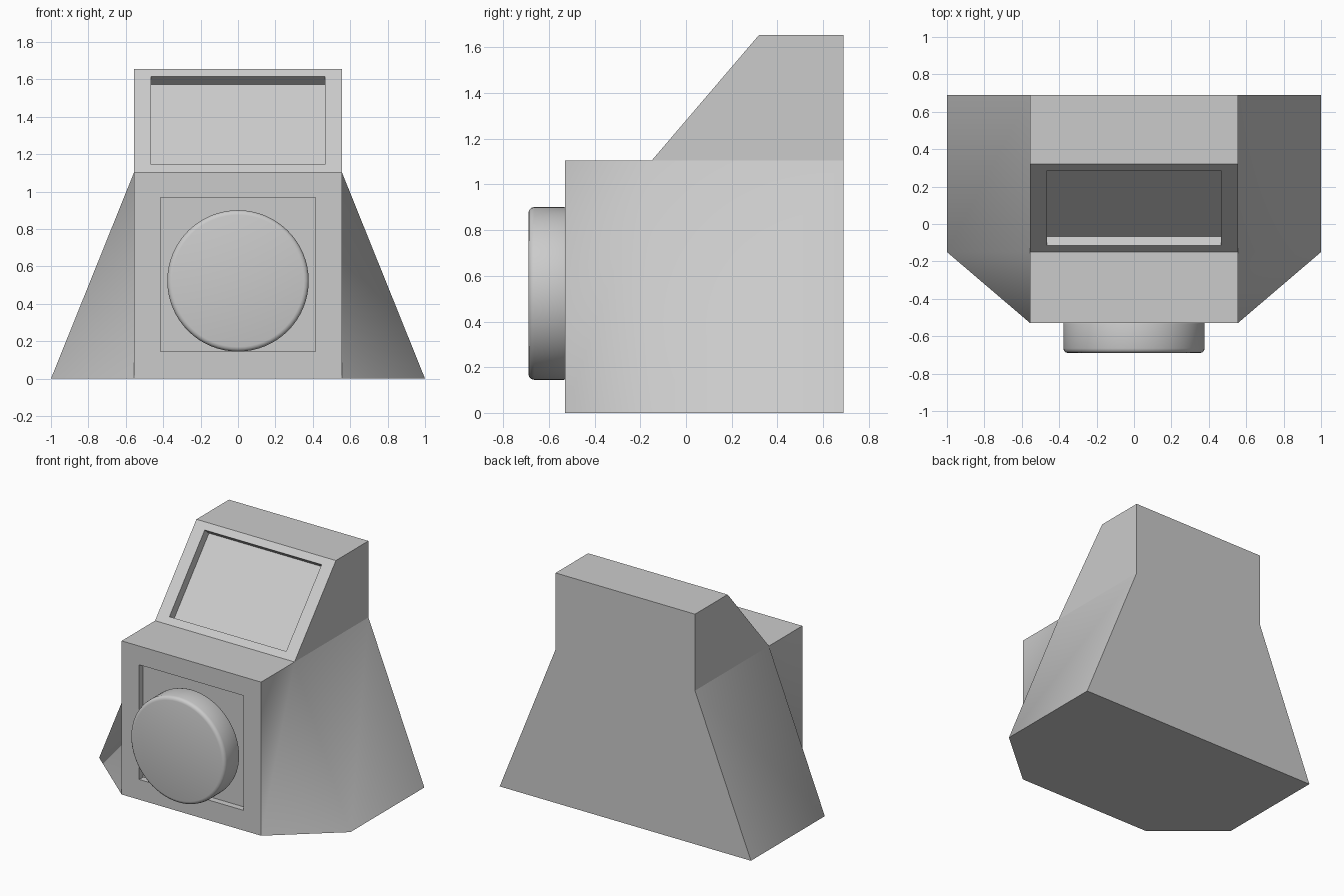
import bpy, bmesh, math
from mathutils import Vector

if "Cube" in bpy.data.objects:
    bpy.data.objects.remove(bpy.data.objects["Cube"])


def recess(bm, face, x, low, high, push):
    """Set a rectangular rim into a face and sink its middle by the push vector."""
    for offset in (Vector(), Vector(push)):
        bmesh.ops.inset_individual(bm, faces=[face], thickness=0.02)
        mid = face.calc_center_median()
        for v in face.verts:
            y, z = high if v.co.z > mid.z else low
            v.co = Vector((math.copysign(x, v.co.x), y, z)) + offset


# Housing: right-hand corner points, mirrored to the left
half = [(0.555, -0.53, 0), (1, -0.15, 0), (1, 0.69, 0), (0.555, -0.53, 1.105),
        (0.555, -0.15, 1.105), (0.555, 0.69, 1.105), (0.555, 0.32, 1.655), (0.555, 0.69, 1.655)]
bm = bmesh.new()
right = [bm.verts.new(p) for p in half]
left = [bm.verts.new((-x, y, z)) for x, y, z in half]


def across(*ids):
    return bm.faces.new([right[i] for i in ids] + [left[i] for i in reversed(ids)])


# Flared sides are smooth, the upper sides flat
for side in (right, left):
    for ids in ((0, 1, 4), (0, 4, 3), (1, 2, 5, 4)):
        bm.faces.new([side[i] for i in ids]).smooth = True
    bm.faces.new([side[i] for i in (4, 5, 7, 6)])

# Faces running across the housing
front = across(0, 3)
across(3, 4)
slope = across(4, 6)
across(6, 7)
across(7, 5, 2)
across(0, 1, 2)
bmesh.ops.recalc_face_normals(bm, faces=bm.faces)

# Front panel recess and sloped screen recess
recess(bm, front, 0.415, (-0.53, 0.145), (-0.53, 0.97), (0, 0.045, 0))
rise = 0.55 / 0.47
recess(bm, slope, 0.465, (-0.15 + 0.04 / rise, 1.145), (-0.15 + 0.51 / rise, 1.615),
       (0, 0.048, -0.041))

mesh = bpy.data.meshes.new("housing")
bm.to_mesh(mesh)
bm.free()
bpy.context.collection.objects.link(bpy.data.objects.new("housing", mesh))

# Round front dial with softened rims, seated in the recess
bpy.ops.mesh.primitive_cylinder_add(vertices=64, radius=0.378, depth=0.18,
                                    location=(0, -0.60, 0.523), rotation=(math.pi / 2, 0, 0))
dial = bpy.context.object
dial.name = "front_dial"
bevel = dial.modifiers.new("rim", 'BEVEL')
bevel.width = 0.025
bevel.segments = 3
bevel.limit_method = 'ANGLE'
bpy.ops.object.modifier_apply(modifier="rim")
bpy.ops.object.shade_smooth_by_angle(angle=math.radians(40))
